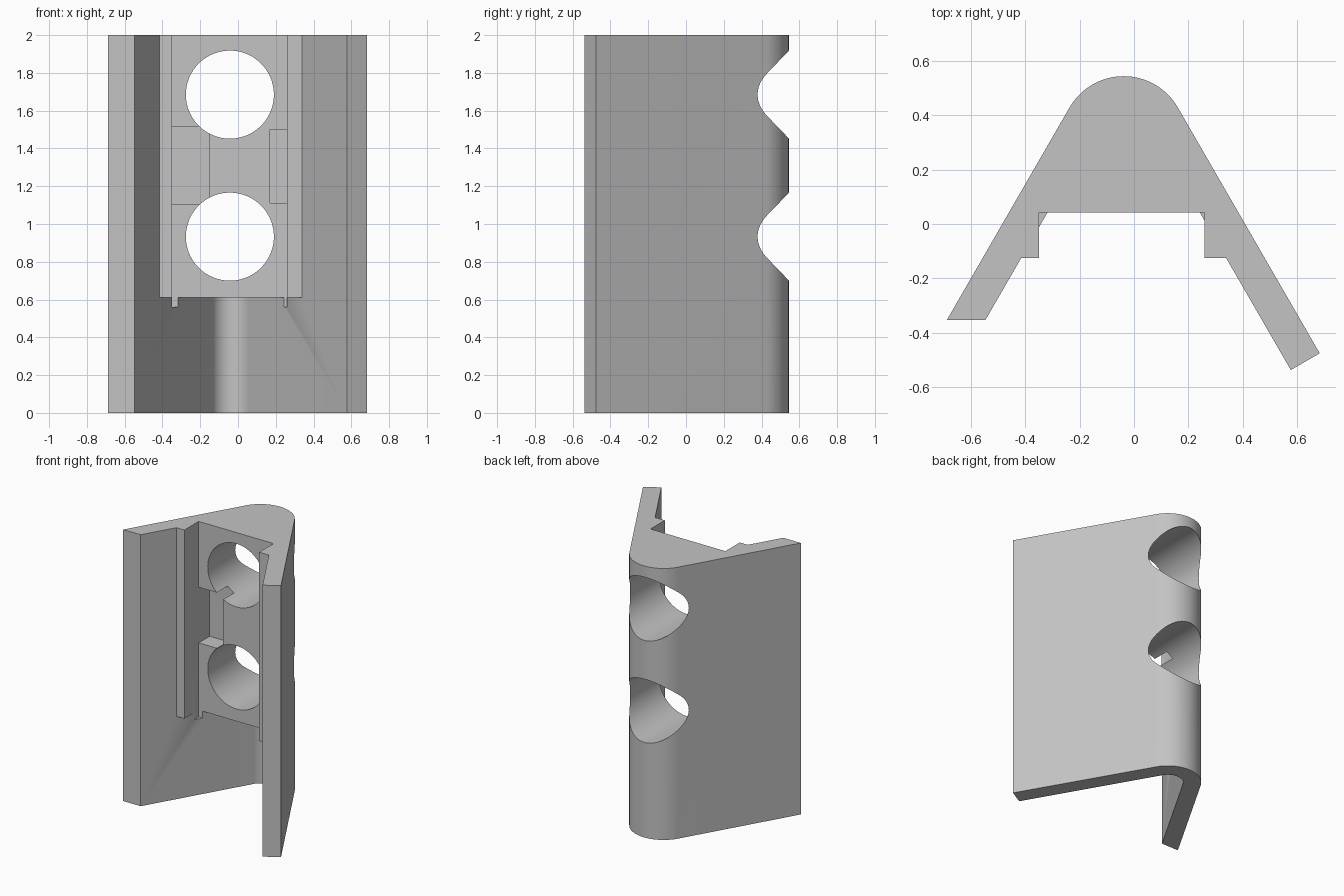
import bpy, bmesh
from math import sin, cos, radians, sqrt
from mathutils import Matrix

cube = bpy.data.objects.get("Cube")
if cube:
    bpy.data.objects.remove(cube, do_unlink=True)

CX, APEX, R, T = -0.038, 0.544, 0.23, 0.123   # bend centre, back edge, outer radius, wall
CY = APEX - R
SLOPE = sqrt(3)

grey = bpy.data.materials.new("plain grey")
grey.use_nodes = True
colour = (0.55, 0.55, 0.55, 1)
grey.diffuse_color = colour
grey.node_tree.nodes["Principled BSDF"].inputs["Base Color"].default_value = colour


def make_object(name, bm):
    bmesh.ops.recalc_face_normals(bm, faces=bm.faces)
    mesh = bpy.data.meshes.new(name)
    bm.to_mesh(mesh)
    bm.free()
    mesh.materials.append(grey)
    obj = bpy.data.objects.new(name, mesh)
    bpy.context.collection.objects.link(obj)
    return obj


def prism(name, points, z0, z1):
    bm = bmesh.new()
    face = bm.faces.new([bm.verts.new((x, y, z0)) for x, y in points])
    top = bmesh.ops.extrude_face_region(bm, geom=[face])["geom"]
    verts = [v for v in top if isinstance(v, bmesh.types.BMVert)]
    bmesh.ops.translate(bm, verts=verts, vec=(0, 0, z1 - z0))
    return make_object(name, bm)


def box(name, x0, x1, y0, y1, z0, z1):
    return prism(name, [(x0, y0), (x1, y0), (x1, y1), (x0, y1)], z0, z1)


def bend(r, steps=32):
    """Arc from the left-hand wing over the back to the other wing."""
    angles = [radians(30 + 120 * i / steps) for i in range(steps + 1)]
    return [(CX + r * cos(a), CY + r * sin(a)) for a in angles]


def wing_point(r, side, y):
    """Point at height y on the straight line continuing the bend."""
    return (CX + side * (r * cos(radians(30)) + (CY + r / 2 - y) / SLOPE), y)


def combine(target, other, operation):
    mod = target.modifiers.new("combine", 'BOOLEAN')
    mod.object = other
    mod.operation = operation
    mod.solver = 'EXACT'
    bpy.context.view_layer.objects.active = target
    bpy.ops.object.modifier_apply(modifier=mod.name)
    bpy.data.objects.remove(other, do_unlink=True)


# Bent plate: one wing is cut flat, the other square to its length
outer, inner = bend(R), bend(R - T)
plate = ([wing_point(R, 1, -0.476)] + outer + [wing_point(R, -1, -0.353)]
         + [wing_point(R - T, -1, -0.353)] + inner[::-1]
         + [wing_point(R - T, 1, -0.476 - T / 2)])
bracket = prism("corner_bracket", plate, 0, 2)

# Solid filling in the upper part of the bend
mid = R - T / 2
filling = [wing_point(mid, 1, -0.125)] + bend(mid) + [wing_point(mid, -1, -0.125)]
combine(bracket, prism("filling", filling, 0.61, 2), 'UNION')

# Front pocket and the two side recesses
combine(bracket, box("pocket", -0.35, 0.26, -0.3, 0.042, 0.56, 2.1), 'DIFFERENCE')
combine(bracket, box("wide_recess", -0.35, -0.15, 0.0, 0.17, 1.105, 1.515), 'DIFFERENCE')
combine(bracket, box("narrow_recess", 0.17, 0.26, 0.0, 0.17, 1.11, 1.5), 'DIFFERENCE')

# Two round holes running front to back
for z in (0.933, 1.685):
    bm = bmesh.new()
    bmesh.ops.create_cone(bm, cap_ends=True, segments=96, radius1=0.233, radius2=0.233,
                          depth=2, matrix=Matrix.Translation((-0.043, 0.5, z))
                          @ Matrix.Rotation(radians(90), 4, 'X'))
    combine(bracket, make_object("hole", bm), 'DIFFERENCE')

bpy.ops.object.select_all(action='DESELECT')
bracket.select_set(True)
bpy.context.view_layer.objects.active = bracket
bpy.ops.object.shade_smooth_by_angle(angle=radians(30))
